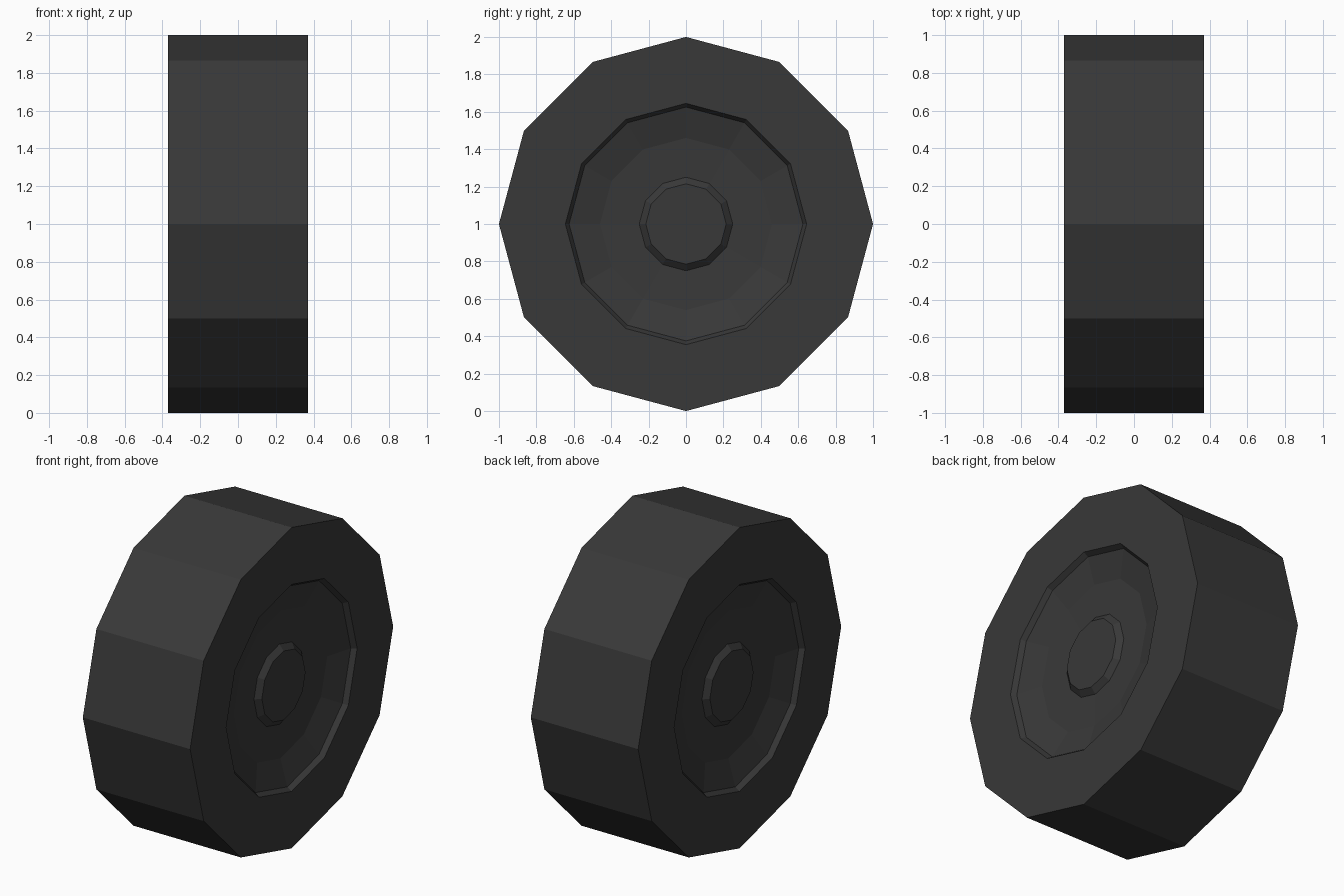
import bpy, bmesh, math

if "Cube" in bpy.data.objects:
    bpy.data.objects.remove(bpy.data.objects["Cube"])

SIDES = 12
mat = bpy.data.materials.new("dark_grey_rubber")
mat.diffuse_color = (0.04, 0.04, 0.04, 1)
mat.use_nodes = True
mat.node_tree.nodes["Principled BSDF"].inputs["Base Color"].default_value = mat.diffuse_color

# Half profile of the wheel: (x, radius) from tread edge to hub rim
half = [(0.37, 1.0), (0.37, 0.645), (0.34, 0.625), (0.293, 0.46),
        (0.285, 0.25), (0.315, 0.215)]
profile = [(-x, r) for x, r in reversed(half)] + half

# Revolve the profile around the x axle
bm = bmesh.new()
rings = []
for x, r in profile:
    rings.append([bm.verts.new((x, r * math.sin(2 * math.pi * i / SIDES),
                                1 + r * math.cos(2 * math.pi * i / SIDES)))
                  for i in range(SIDES)])
for a, b in zip(rings, rings[1:]):
    for i in range(SIDES):
        j = (i + 1) % SIDES
        bm.faces.new((a[i], a[j], b[j], b[i]))

# Hub caps on both sides
bm.faces.new(rings[0])
bm.faces.new(rings[-1])
bmesh.ops.recalc_face_normals(bm, faces=bm.faces)

mesh = bpy.data.meshes.new("wheel")
bm.to_mesh(mesh)
bm.free()
mesh.materials.append(mat)
wheel = bpy.data.objects.new("wheel", mesh)
bpy.context.collection.objects.link(wheel)
